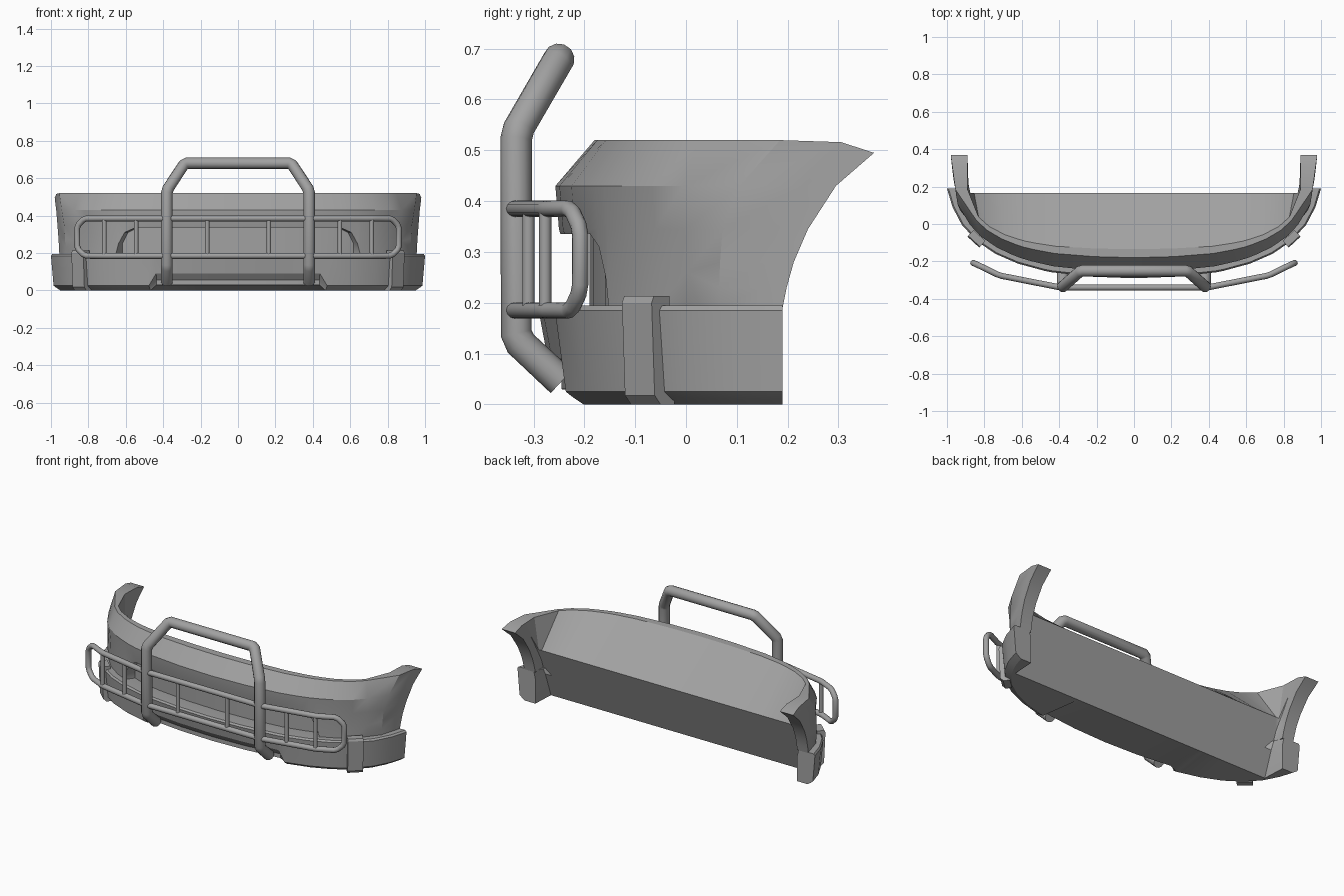
import bpy, bmesh, math
from mathutils import Vector

if "Cube" in bpy.data.objects:
    bpy.data.objects.remove(bpy.data.objects["Cube"])

grey = bpy.data.materials.new("dark_grey")
grey.diffuse_color = (.36, .36, .36, 1)
grey.use_nodes = True
grey.node_tree.nodes["Principled BSDF"].inputs["Base Color"].default_value = grey.diffuse_color


def smooth(ob, angle):
    bpy.ops.object.select_all(action='DESELECT')
    ob.select_set(True)
    bpy.context.view_layer.objects.active = ob
    bpy.ops.object.shade_smooth_by_angle(angle=math.radians(angle))
    ob.data.materials.clear()
    ob.data.materials.append(grey)


def finish(bm, name, angle=25):
    """Mirror the half mesh across x and make it an object."""
    bmesh.ops.mirror(bm, geom=bm.verts[:] + bm.edges[:] + bm.faces[:], axis='X', merge_dist=0.0005)
    bmesh.ops.remove_doubles(bm, verts=bm.verts, dist=0.0005)
    bmesh.ops.recalc_face_normals(bm, faces=bm.faces)
    me = bpy.data.meshes.new(name)
    bm.to_mesh(me)
    bm.free()
    ob = bpy.data.objects.new(name, me)
    bpy.context.collection.objects.link(ob)
    smooth(ob, angle)


def inset(plan, i, d):
    """Point i of the plan curve moved inward by d."""
    a = Vector(plan[i - 1]) if i else Vector((-plan[1][0], plan[1][1]))
    b = Vector(plan[min(i + 1, len(plan) - 1)])
    t = (b - a).normalized()
    return Vector(plan[i]) + Vector((-t.y, t.x)) * d


def loft(bm, rings):
    """Join closed rings of points with quads and return the vertex rings."""
    vs = [[bm.verts.new(p) for p in r] for r in rings]
    for a, b in zip(vs, vs[1:]):
        n = len(a)
        for j in range(n):
            k = (j + 1) % n
            bm.faces.new((a[j], b[j], b[k], a[k]))
    return vs


def lerp(a, b, t):
    return a + (b - a) * t


def back(x, z):
    """Point on the back plane, which leans forward at the bottom."""
    return (x, lerp(.05, .165, z / .32), z)


# Lower bumper: curved plan, bevelled bottom, raised notch in the middle
plan = [(0, -.29), (.22, -.282), (.44, -.258), (.48, -.25), (.62, -.212), (.74, -.16),
        (.84, -.092), (.92, -.005), (.97, .09), (1, .19)]
rings = []
for i, (x, y) in enumerate(plan):
    last = i == len(plan) - 1
    rows = [(.11, .193), (.008, .195), (0, .185)]
    rows += [(.018, .09), (.045, .055), (.045, .03)] if x < .46 else [(.014, .025), (.03, .013), (.05, 0)]
    ring = []
    for d, z in rows:
        p = Vector((x - d, .19)) if last else inset(plan, i, d)
        ring.append((p.x, p.y, z))
    if last:
        ring += [(.88, .19, 0), (.88, .19, .15)]
    else:
        ring += [back(x * .9, 0), back(x * .9, .15)]
    rings.append(ring)
bm = bmesh.new()
vs = loft(bm, rings)
bm.faces.new(vs[-1])
finish(bm, "lower_bumper")

# Upper bumper: skin with a grille recess, sloped top and wheel arch ends
plan2 = [(0, -.29), (.22, -.282), (.44, -.258), (.56, -.23), (.62, -.212), (.655, -.198),
         (.67, -.192), (.75, -.154), (.84, -.092), (.9, -.028)]
recess = [.335, .335, .335, .335, .31, .25, .2, .23, .25, .26]
back_z = (.32, .25, .2, .1, .002)
rings = []
for i, (x, y) in enumerate(plan2):
    t = (x / .9) ** 2
    d = .1 if x < .66 else .043
    zr = recess[i]
    ring = []
    for off, z in ((d, .19), (d, zr), (.043, zr), (.04, .345), (.033, .43),
                   (lerp(.11, .075, t), .52), (lerp(.155, .095, t), .52)):
        p = inset(plan2, i, off)
        ring.append((p.x, p.y, z))
    rings.append(ring + [back(x * .95, z) for z in back_z])
# columns where the arch flare starts and ends
zs = (.19, .23, .28, .345, .43, .52)
start_y = (.065, .065, .067, .072, .105, .185)
start_x = (.92, .922, .925, .929, .943, .955)
end_y = (.19, .198, .212, .24, .295, .37)
end_x = (.955, .957, .96, .965, .972, .98)
rings.append([(x, y, z) for x, y, z in zip(start_x, start_y, zs)] + [(.89, .185, .52)]
             + [back(.875, z) for z in back_z])
for t, ztop in ((.65, .516), (1, .495)):
    out = [(lerp(start_x[j], end_x[j], t), lerp(start_y[j], end_y[j], t), zs[j] if j < 5 else ztop)
           for j in range(6)]
    rings.append(out + [(lerp(.88, .89, j / 5), out[j][1], out[j][2]) for j in range(5, -1, -1)])
bm = bmesh.new()
e = loft(bm, rings)[-1]
for j in range(5):
    bm.faces.new((e[j], e[j + 1], e[10 - j], e[11 - j]))
finish(bm, "upper_bumper", angle=25)


def tube(name, pts, r, cyclic=False, cut=.012):
    """Round tube along a path with slightly cut corners."""
    pts = [Vector(p) for p in pts]
    n = len(pts)
    path = []
    for i, p in enumerate(pts):
        if not cyclic and i in (0, n - 1):
            path.append(p)
        else:
            for q in (pts[i - 1], pts[(i + 1) % n]):
                path.append(p + (q - p).normalized() * cut)
    cu = bpy.data.curves.new(name, 'CURVE')
    cu.dimensions = '3D'
    cu.bevel_depth = r
    cu.bevel_resolution = 4
    cu.use_fill_caps = True
    sp = cu.splines.new('POLY')
    sp.points.add(len(path) - 1)
    for s, p in zip(sp.points, path):
        s.co = (*p, 1)
    sp.use_cyclic_u = cyclic
    ob = bpy.data.objects.new(name, cu)
    bpy.context.collection.objects.link(ob)
    bpy.ops.object.select_all(action='DESELECT')
    ob.select_set(True)
    bpy.context.view_layer.objects.active = ob
    bpy.ops.object.convert(target='MESH')
    smooth(bpy.context.object, 40)


def both(half):
    return half + [(-x, y, z) for x, y, z in reversed(half)]


# Main hoop of the guard
tube("guard_hoop", both([(.38, -.245, .045), (.38, -.334, .128), (.38, -.334, .535), (.285, -.25, .68)]), .031)

# Wraparound rail loop
tube("guard_rail", both([(.39, -.34, .385), (.72, -.275, .385), (.82, -.226, .385), (.86, -.208, .345),
                         (.86, -.208, .225), (.82, -.226, .185), (.72, -.275, .185), (.39, -.34, .185)]),
     .016, cyclic=True)

# Upright bars
for x, y in ((.165, -.34), (.545, -.31), (.715, -.277)):
    for s in (1, -1):
        tube("guard_bar", [(s * x, y, .185), (s * x, y, .385)], .012)

# Corner brackets hooked over the lower bumper
bm = bmesh.new()
t = Vector((.735, .678, 0))
n = Vector((.678, -.735, 0))
c = Vector((.848, -.085, 0))
prof = [(-.045, 0), (-.008, 0), (.008, .018), (.016, .2), (.01, .213), (-.032, .213), (-.032, .19), (-.045, .19)]
ends = loft(bm, [[c + t * w + n * o + Vector((0, 0, z)) for o, z in prof] for w in (-.043, .043)])
for f in ends:
    bm.faces.new(f)
finish(bm, "corner_bracket")
